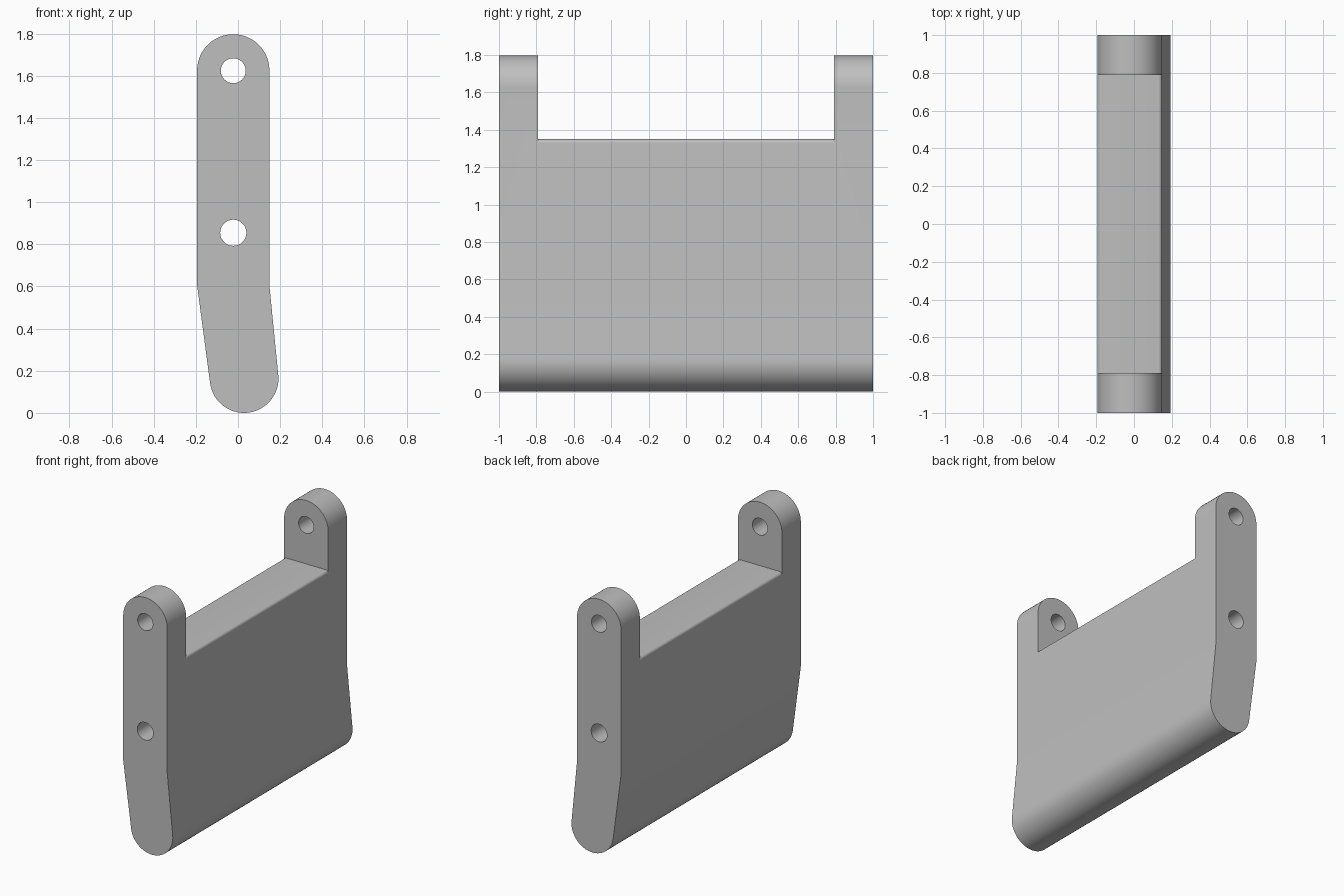
import bpy, bmesh
from math import cos, sin, radians

cube = bpy.data.objects.get("Cube")
if cube:
    bpy.data.objects.remove(cube, do_unlink=True)

grey = bpy.data.materials.new("plain grey")
grey.use_nodes = True
COLOUR = (0.52, 0.52, 0.52, 1)
grey.diffuse_color = COLOUR
grey.node_tree.nodes["Principled BSDF"].inputs["Base Color"].default_value = COLOUR


def arc(cx, cz, r, start, end, steps):
    """Points of an arc in the XZ plane, angles in degrees."""
    angles = [radians(start + (end - start) * i / steps) for i in range(steps + 1)]
    return [(cx + r * cos(a), cz + r * sin(a)) for a in angles]


def extrude(name, profile, half_depth):
    """Solid prism from an XZ profile, centred on y = 0."""
    bm = bmesh.new()
    face = bm.faces.new([bm.verts.new((x, -half_depth, z)) for x, z in profile])
    out = bmesh.ops.extrude_face_region(bm, geom=[face])
    moved = [v for v in out["geom"] if isinstance(v, bmesh.types.BMVert)]
    bmesh.ops.translate(bm, verts=moved, vec=(0, 2 * half_depth, 0))
    bmesh.ops.recalc_face_normals(bm, faces=bm.faces)
    mesh = bpy.data.meshes.new(name)
    bm.to_mesh(mesh)
    bm.free()
    mesh.materials.append(grey)
    obj = bpy.data.objects.new(name, mesh)
    bpy.context.collection.objects.link(obj)
    return obj


# Plate: rounded top, straight sides, bent and rounded foot
LEFT, RIGHT, BEND = -0.194, 0.149, 0.605
MID, RADIUS = (LEFT + RIGHT) / 2, (RIGHT - LEFT) / 2
profile = arc(MID, 1.797 - RADIUS, RADIUS, 0, 180, 48)
profile += [(LEFT, BEND)]
profile += arc(0.029, 0.163, 0.163, 187, 365, 48)
profile += [(RIGHT, BEND)]
plate = extrude("hinge_plate", profile, 1.0)

# Notch between the two lugs, leaving rounded edges on the plate
TOP, FILLET = 1.35, 0.02
notch = [(-0.5, TOP - FILLET)]
notch += arc(LEFT + FILLET, TOP - FILLET, FILLET, 180, 90, 8)
notch += arc(RIGHT - FILLET, TOP - FILLET, FILLET, 90, 0, 8)
notch += [(0.5, TOP - FILLET), (0.5, 2.0), (-0.5, 2.0)]
cutters = [extrude("notch_cutter", notch, 0.79)]

# Pin holes running through the full width
for name, z, r in (("upper", 1.624, 0.059), ("lower", 0.855, 0.062)):
    cutters.append(extrude(name + "_hole_cutter", arc(MID, z, r, 0, 352.5, 47), 1.1))

bpy.ops.object.select_all(action="DESELECT")
bpy.context.view_layer.objects.active = plate
plate.select_set(True)
for cutter in cutters:
    cutter.hide_render = True
    mod = plate.modifiers.new(cutter.name, "BOOLEAN")
    mod.operation, mod.solver, mod.object = "DIFFERENCE", "EXACT", cutter
    bpy.ops.object.modifier_apply(modifier=mod.name)
    bpy.data.objects.remove(cutter, do_unlink=True)

bpy.ops.object.shade_smooth_by_angle(angle=radians(30))
